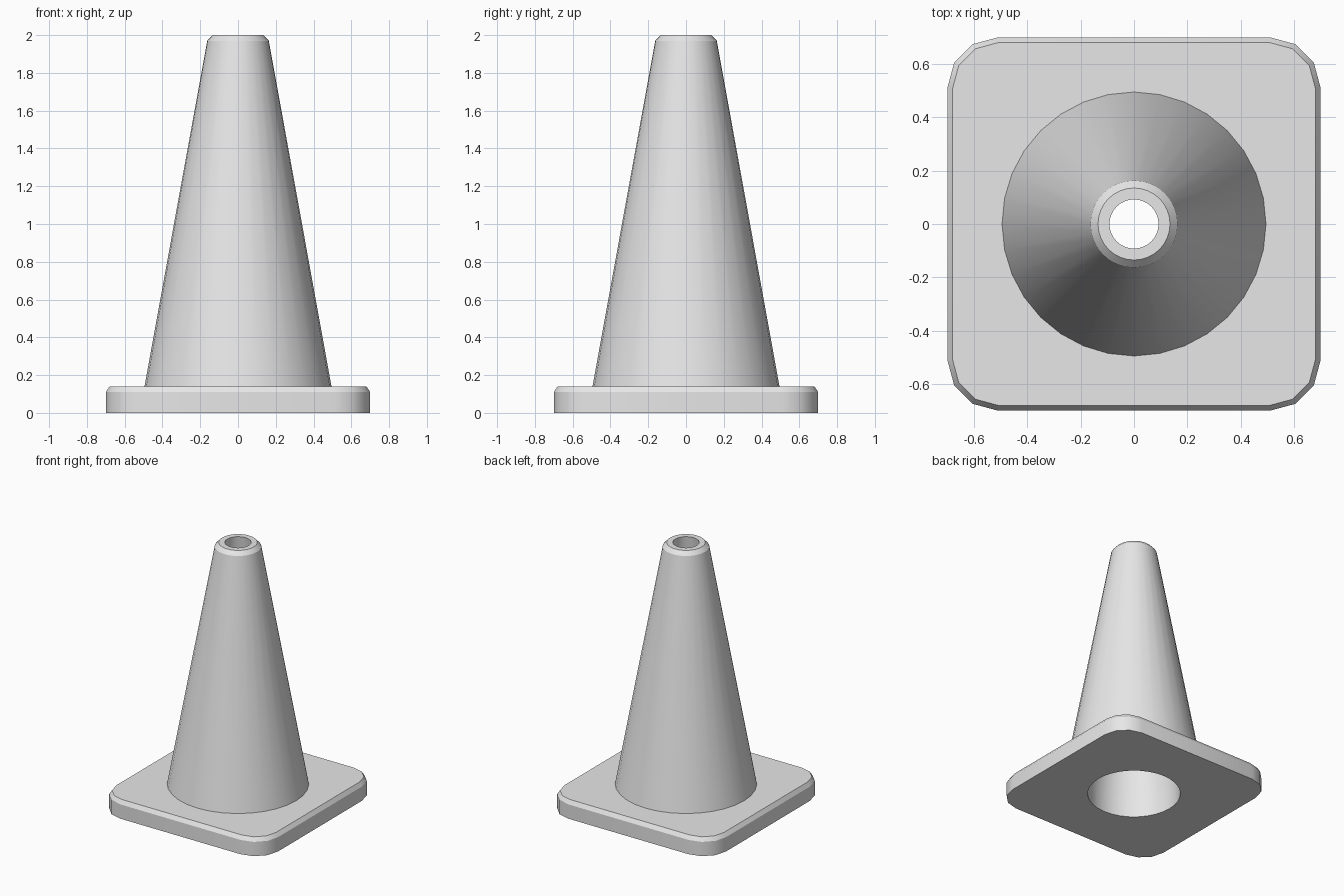
import bpy, bmesh, math

cube = bpy.data.objects.get("Cube")
if cube:
    bpy.data.objects.remove(cube, do_unlink=True)

GREY = (0.8, 0.8, 0.8, 1.0)
grey = bpy.data.materials.new("plain grey")
grey.use_nodes = True
grey.diffuse_color = GREY
grey.node_tree.nodes["Principled BSDF"].inputs["Base Color"].default_value = GREY

SIDES = 32
BORE, FOOT, THICK = 0.33, 0.495, 0.14


def ring(bm, points, z):
    """Closed loop of vertices at one height."""
    return [bm.verts.new((x, y, z)) for x, y in points]


def skin(bm, a, b):
    """Quads between two matching loops."""
    n = len(a)
    for i in range(n):
        j = (i + 1) % n
        bm.faces.new((a[i], a[j], b[j], b[i]))


def loop_edges(bm, loop):
    edges = []
    for a, b in zip(loop, loop[1:] + loop[:1]):
        edges.append(bm.edges.get((a, b)) or bm.edges.new((a, b)))
    return edges


def circle(radius):
    return [(radius * math.cos(math.tau * i / SIDES), radius * math.sin(math.tau * i / SIDES))
            for i in range(SIDES)]


def rounded_square(half, radius, centre, steps=3):
    points = []
    for quarter in range(4):
        mid = math.pi / 4 + quarter * math.pi / 2
        cx = math.copysign(centre, math.cos(mid))
        cy = math.copysign(centre, math.sin(mid))
        for s in range(steps + 1):
            a = (quarter + s / steps) * math.pi / 2
            points.append((cx + radius * math.cos(a), cy + radius * math.sin(a)))
    return points


def finish(bm, name):
    bmesh.ops.recalc_face_normals(bm, faces=bm.faces)
    mesh = bpy.data.meshes.new(name)
    bm.to_mesh(mesh)
    bm.free()
    mesh.materials.append(grey)
    obj = bpy.data.objects.new(name, mesh)
    bpy.context.collection.objects.link(obj)
    bpy.ops.object.select_all(action="DESELECT")
    obj.select_set(True)
    bpy.context.view_layer.objects.active = obj
    bpy.ops.object.shade_smooth_by_angle(angle=math.radians(31.5))
    return obj


# Hollow cone: outer wall, chamfered lip, tapering inside and straight bore
bm = bmesh.new()
profile = [(FOOT, THICK), (0.163, 1.97), (0.135, 2.0), (0.092, 2.0), (BORE, THICK), (BORE, 0)]
rings = [ring(bm, circle(r), z) for r, z in profile]
for a, b in zip(rings, rings[1:]):
    skin(bm, a, b)
finish(bm, "cone_body")

# Base slab: rounded corners, chamfered top edge, open where the cone joins
bm = bmesh.new()
centre = 0.51
outer = [ring(bm, rounded_square(centre + r, r, centre), z)
         for r, z in [(0.19, 0), (0.19, 0.11), (0.17, THICK)]]
for a, b in zip(outer, outer[1:]):
    skin(bm, a, b)
for rim, radius, z in [(outer[0], BORE, 0), (outer[-1], FOOT, THICK)]:
    hole = ring(bm, circle(radius), z)
    bmesh.ops.triangle_fill(bm, edges=loop_edges(bm, rim) + loop_edges(bm, hole),
                            use_beauty=True, use_dissolve=False)
finish(bm, "base_slab")
